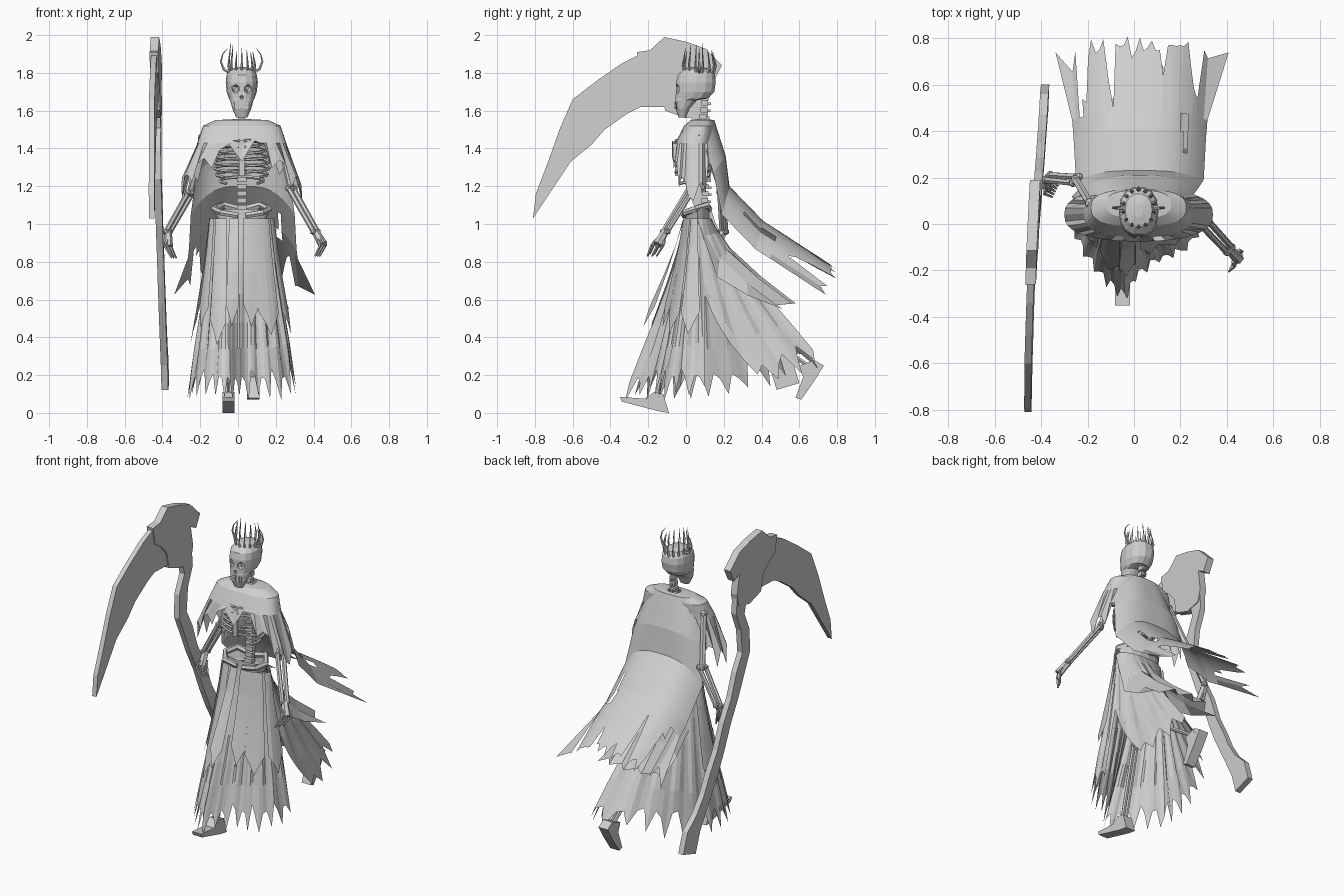
import bpy, bmesh, math, random
from mathutils import Vector, Matrix

random.seed(4)
cube = bpy.data.objects.get("Cube")
if cube:
    bpy.data.objects.remove(cube)

GREY = (0.62, 0.62, 0.62, 1)
mat = bpy.data.materials.new("pale grey")
mat.use_nodes = True
mat.diffuse_color = GREY
mat.node_tree.nodes["Principled BSDF"].inputs["Base Color"].default_value = GREY


def finish(name, bm):
    bmesh.ops.recalc_face_normals(bm, faces=bm.faces)
    mesh = bpy.data.meshes.new(name)
    bm.to_mesh(mesh)
    bm.free()
    mesh.materials.append(mat)
    ob = bpy.data.objects.new(name, mesh)
    bpy.context.collection.objects.link(ob)
    return ob


def loft(name, rows, closed=False, caps=False, holes=()):
    """Skin a grid of points; holes lists (row, column) cells left open."""
    bm = bmesh.new()
    grid = [[bm.verts.new(p) for p in row] for row in rows]
    n = len(rows[0])
    for r, (a, b) in enumerate(zip(grid, grid[1:])):
        for c in range(n if closed else n - 1):
            if (r, c) not in holes:
                d = (c + 1) % n
                bm.faces.new((a[c], a[d], b[d], b[c]))
    if caps:
        bm.faces.new(grid[0])
        bm.faces.new(grid[-1])
    return finish(name, bm)


def ring(cx, cy, z, rx, ry, n, power=1.0):
    def bend(v):
        return math.copysign(abs(v) ** power, v)
    angles = [math.tau * i / n for i in range(n)]
    return [Vector((cx + rx * bend(math.cos(a)), cy + ry * bend(math.sin(a)), z)) for a in angles]


def tube(name, pts, r, tip=None, sides=6):
    """Tapered round bar along a path."""
    pts = [Vector(p) for p in pts]
    tip = r if tip is None else tip
    span = pts[-1] - pts[0]
    ref = Vector((0, 1, 0)) if abs(span.z) > 0.6 * span.length else Vector((0, 0, 1))
    rows, last = [], len(pts) - 1
    for i, p in enumerate(pts):
        t = (pts[min(i + 1, last)] - pts[max(i - 1, 0)]).normalized()
        a = t.cross(ref).normalized()
        b = t.cross(a)
        rad = r + (tip - r) * i / last
        rows.append([p + rad * (a * math.cos(k) + b * math.sin(k))
                     for k in (math.tau * j / sides for j in range(sides))])
    return loft(name, rows, True, True)


def box(name, loc, size):
    bm = bmesh.new()
    bmesh.ops.create_cube(bm, size=1, matrix=Matrix.Translation(loc) @ Matrix.Diagonal((*size, 1)))
    return finish(name, bm)


def plate(name, outline, thick, place):
    """Slab with a side outline given in y and z; place gives its x."""
    sides = [[Vector((place(y, z) + s * thick / 2, y, z)) for y, z in outline] for s in (-1, 1)]
    return loft(name, sides, True, True)


def bone(name, a, b, r):
    a, b = Vector(a), Vector(b)
    tube(name, [a, a.lerp(b, .1), a.lerp(b, .5), a.lerp(b, .9), b], r)
    for end in (a, b):
        bm = bmesh.new()
        bmesh.ops.create_icosphere(bm, subdivisions=1, radius=r * 1.4, matrix=Matrix.Translation(end))
        finish(name + "_joint", bm)


# Skull, stacked rings from chin to crown, with cut eye and nose holes
MID = .02
levels = [(1.565, -.04, 0, .03), (1.61, -.055, .02, .05), (1.655, -.058, .06, .062), (1.665, -.058, .12, .068),
          (1.7, -.055, .152, .08), (1.75, -.055, .16, .085), (1.79, -.045, .155, .08), (1.82, -.01, .13, .058),
          (1.83, .03, .09, .02)]
skull = loft("skull", [ring(MID, (f + b) / 2, z, w, (b - f) / 2, 14, .85) for z, f, b, w in levels], True, True)
cutters = []
for x, z, r in ((-.035, 1.715, .026), (.035, 1.715, .026), (0, 1.67, .013)):
    bm = bmesh.new()
    bmesh.ops.create_icosphere(bm, subdivisions=1, radius=r, matrix=Matrix.Translation((MID + x, -.05, z)))
    cutters.append(finish("socket_cutter", bm))
    mod = skull.modifiers.new("socket", "BOOLEAN")
    mod.operation, mod.object = "DIFFERENCE", cutters[-1]
carved = bpy.data.meshes.new_from_object(skull.evaluated_get(bpy.context.evaluated_depsgraph_get()))
skull.modifiers.clear()
skull.data = carved
for c in cutters:
    bpy.data.objects.remove(c)
for i in range(-3, 4):
    for z in (1.618, 1.638):
        box("tooth", (MID + i * .011, -.056 + abs(i) * .004, z), (.009, .012, .016))

# Crown of thin spikes with a curled horn on each side
for i in range(14):
    a = math.tau * (i + .5) / 14
    x, y = MID + .06 * math.cos(a), .07 + .072 * math.sin(a)
    h = random.uniform(.09, .15)
    tube("crown_spike", [(x, y, 1.79), (x + .012 * math.cos(a), y + .015 * math.sin(a), 1.84),
                         (x, y, 1.81 + h)], .011, .001, 4)
for s in (-1, 1):
    tube("crown_horn", [(MID + s * x, .07, z) for x, z in
                        ((.06, 1.8), (.095, 1.82), (.11, 1.86), (.1, 1.9), (.075, 1.93))], .01, .001, 5)

# Spine
for i in range(17):
    z = 1.05 + i * .037
    y = .09 + .012 * math.sin(i * .45)
    w = .05 if z < 1.5 else .034
    box("vertebra", (MID, y, z), (w, .036, .027))
    box("spine_process", (MID, y + .022, z - .006), (.012, .022, .012))

# Rib cage and collar bones
box("breastbone", (MID, -.05, 1.35), (.028, .016, .19))
for s in (-1, 1):
    for i in range(8):
        z = 1.46 - i * .033
        w = (.085, .11, .13, .14, .145, .145, .135, .115)[i]
        stop = math.pi * (.96 if i < 6 else .75)
        arc = [k / 8 * stop for k in range(9)]
        tube("rib", [(MID + s * w * math.sin(a), .03 + .085 * math.cos(a), z + .02 * math.cos(a)) for a in arc],
             .0095, .008, 5)
    tube("collar_bone", [(MID, -.02, 1.45), (MID + s * .09, .03, 1.48), (MID + s * .17, .06, 1.47)], .011)

# Pelvis bowl with flared hip crests
loft("pelvis", [ring(MID, .06, z, w, d, 14) for z, w, d in ((.96, .08, .05), (1.03, .13, .065), (1.08, .15, .065))], True)
for s in (-1, 1):
    tube("hip_crest", [(MID + s * .02, .12, 1.08), (MID + s * .1, .11, 1.1), (MID + s * .145, .05, 1.08),
                       (MID + s * .11, -.005, 1.06), (MID + s * .02, -.01, 1.045)], .02, .016)

# Arms: upper arm, paired forearm bones and fingers
arms = {"right": [(-.19, .09, 1.46), (-.25, .19, 1.17), (-.37, .2, .96), (-.37, .16, .88), (-.34, .14, .82)],
        "left": [(.22, .07, 1.46), (.28, .03, 1.19), (.41, -.11, .96), (.45, -.15, .89), (.42, -.18, .83)]}
for side, pts in arms.items():
    shoulder, elbow, wrist, knuckle, end = [Vector(p) for p in pts]
    bone(side + "_upper_arm", shoulder, elbow, .018)
    for d in (-.013, .013):
        off = Vector((d, d, 0))
        bone(side + "_forearm", elbow + off, wrist + off * .8, .014)
    tube(side + "_palm", [wrist, (wrist + knuckle) / 2, knuckle], .02, .026)
    for i in range(5):
        off = Vector((.006 * (i - 2), .012 * (i - 2), .01 * (i % 2)))
        tube(side + "_finger", [wrist.lerp(knuckle, .7) + off, knuckle + off * 1.3, end + off], .009, .005, 5)

# Legs: one striding forward, the other trailing
legs = {"right": [(-.06, .06, 1), (-.06, -.06, .55), (-.05, -.15, .09)],
        "left": [(.08, .06, 1), (.08, .2, .56), (.08, .66, .24)]}
feet = {"right": [(-.09, 0), (-.15, .01), (-.34, .06), (-.35, .085), (-.22, .075), (-.17, .11), (-.12, .1)],
        "left": [(.73, .25), (.68, .17), (.61, .07), (.58, .08), (.62, .19), (.6, .25), (.68, .28)]}
for side, (hip, knee, ankle) in legs.items():
    bone(side + "_thigh", hip, knee, .02)
    for d in (-.012, .012):
        bone(side + "_shin", Vector(knee) + Vector((d, 0, 0)), Vector(ankle) + Vector((d, 0, 0)), .012)
    plate(side + "_foot", feet[side], .065, lambda y, z: ankle[0])

# Skirt: pleated, flaring to a ragged hem that trails behind, slit on one side
HEM = [(.31, .1, .12), (.3, -.04, .09), (.21, -.13, .08), (.11, -.17, .07), (.02, -.23, .08), (-.04, -.34, .07),
       (-.12, -.28, .07), (-.21, -.17, .07), (-.27, -.04, .06), (-.27, .12, .07), (-.23, .3, .1),
       (-.14, .48, .16), (0, .62, .22), (.19, .73, .27), (.25, .58, .2), (.28, .35, .15)]


def skirt_point(u, t, off=0.0):
    i = int(u) % 16
    hem = Vector(HEM[i]).lerp(Vector(HEM[(i + 1) % 16]), u % 1)
    a = -math.tau * u / 16
    waist = Vector((MID + .16 * math.cos(a), .065 + .068 * math.sin(a), 1.03))
    p = waist.lerp(hem, t ** (1.25 - .12 * max(0, math.sin(a))))
    p.z = waist.z + (hem.z - waist.z) * t
    return p + off * Vector((math.cos(a), math.sin(a), 0))


COLS = 80
ends = [random.uniform(.97, 1.02) if c % 3 == 0 else random.uniform(.83, .92) for c in range(COLS)]
for c in range(74, COLS):
    ends[c] = .95 - .1 * (c - 74)
rows = [[skirt_point(c * 16 / COLS, min(t, ends[c] * i / 6), (.01 if c % 4 < 2 else -.01) * t) for c in range(COLS)]
        for i, t in enumerate((0, .1, .25, .42, .58, .72))]
rows.append([skirt_point(c * 16 / COLS, e) for c, e in enumerate(ends)])
loft("skirt", rows, True)


# Loose overskirt strips: first column, last column, length, flare
def strip(name, u0, u1, length, flare):
    us = [u0 + (u1 - u0) * k / 4 for k in range(5)]
    body = [[skirt_point(u, t * length, .012 + flare * t) for u in us] for t in (0, .25, .5, .75)]
    drop = (.82, .9, 1, .88, .8)
    loft(name, body + [[skirt_point(u, d * length, .012 + flare * d) for u, d in zip(us, drop)]])


for u0, u1, length, flare in ((1.5, 2.9, .65, .01), (2.9, 3.9, .6, .01), (4.2, 5, .6, .06), (5.2, 6.4, .7, .01),
                              (6.6, 7.7, .6, .01), (.1, 1.3, .66, .02), (8, 9.2, .7, .02)):
    strip("skirt_strip", u0, u1, length, flare)

# Upper back train, draped down over both hips
train = []
for t in (0, .3, .65, 1):
    row = []
    for c in range(9):
        k = c / 4 - 1
        jag = (.06 if c % 2 else 0) * t
        sag = k ** 4 * .2 * min(1, t * 3) * (1.15 - t)
        row.append((MID + .02 + k * (.15 + .08 * t), .13 - .07 * k * k + .45 * t ** 1.2 - jag,
                    1.02 - .44 * t ** .9 - sag))
    train.append(row)
loft("skirt_train", train)

# Shoulder mantle, with a high jagged front and long sides
N = 40
mantle = [ring(MID, y, z, w, d, N, .75) for y, z, w, d in
          ((.09, 1.555, .04, .03), (.085, 1.55, .14, .06), (.07, 1.52, .205, .08), (.045, 1.43, .235, .1))]
hem = []
for i, p in enumerate(ring(MID, .04, 0, .27, .115, N, .75)):
    a = math.tau * i / N
    side = abs(math.cos(a))
    p.z = 1.4 - .21 * side ** 2 + random.uniform(-.02, .02) + (-.06 if i % 3 == 0 else .03)
    p.x += .05 * math.cos(a) * side
    hem.append(p)
loft("shoulder_mantle", mantle + [hem], True)

# Cape, blown back, with a torn hem and a hole
SPINE = [(.15, 1.55, .18), (.21, 1.36, .245), (.23, 1.2, .275), (.41, 1.015, .285), (.6, .895, .3), (.81, .755, .315)]


def cape_point(k, t):
    i = min(int(t), 4)
    y, z, w = Vector(SPINE[i]).lerp(Vector(SPINE[i + 1]), t - i)
    edge = abs(k) ** 3
    fall = min(t / 2, 1)
    return Vector((MID + .005 + k * w, y - edge * (.09 - .05 * fall), z - edge * (.03 + .12 * fall)))


C = 36
ks = [c / (C / 2) - 1 for c in range(C + 1)]
ends = [random.uniform(4.8, 5) if c % 3 == 0 else random.uniform(4.4, 4.85) for c in range(C + 1)]
for c, e in ((3, 3.8), (4, 3.7), (11, 3.5), (10, 4.1), (33, 3.8), (32, 4), (24, 4.2)):
    ends[c] = e
rows = [[cape_point(k, t) for k in ks] for t in (0, 1, 2, 2.5, 3, 3.4)]
rows.append([cape_point(k, e) for k, e in zip(ks, ends)])
for c, x in ((0, -.05), (C, .07)):
    rows[-1][c] = cape_point(ks[c], 4.85) + Vector((x, 0, 0))
loft("cape", rows, holes={(4, 29), (4, 30), (3, 30), (5, 2)})


# Scythe: crooked shaft, heavy head and curved blade in one leaning plane
def lean(y, z):
    return -.406 + .043 * y - .015 * z


shaft = [(.06, 1.66, .05), (.08, 1.52, .04), (.03, 1.4, .042), (.02, 1.25, .036), (.07, 1.14, .04), (.12, 1, .034),
         (.19, .86, .036), (.25, .7, .034), (.31, .58, .04), (.37, .46, .036), (.43, .36, .042), (.5, .27, .06),
         (.54, .14, .06)]
outline = [(y - w, z - w * .3) for y, z, w in shaft] + [(y + w, z + w * .3) for y, z, w in reversed(shaft)]
plate("scythe_shaft", outline, .036, lean)
head = [(-.26, 1.91), (-.19, 1.92), (-.115, 1.99), (0, 1.965), (.1, 1.93), (.19, 1.84), (.15, 1.76), (.1, 1.79),
        (.12, 1.66), (.1, 1.58), (0, 1.56), (-.11, 1.6), (-.13, 1.7), (-.18, 1.76), (-.24, 1.8)]
plate("scythe_head", head, .045, lean)
blade = [(-.81, 1.03), (-.795, 1.16), (-.73, 1.33), (-.67, 1.5), (-.6, 1.66), (-.47, 1.76), (-.34, 1.85), (-.24, 1.9),
         (-.08, 1.85), (-.08, 1.62), (-.24, 1.62), (-.31, 1.585), (-.43, 1.5), (-.5, 1.42), (-.61, 1.33), (-.73, 1.15)]
plate("scythe_blade", blade, .03, lean)
